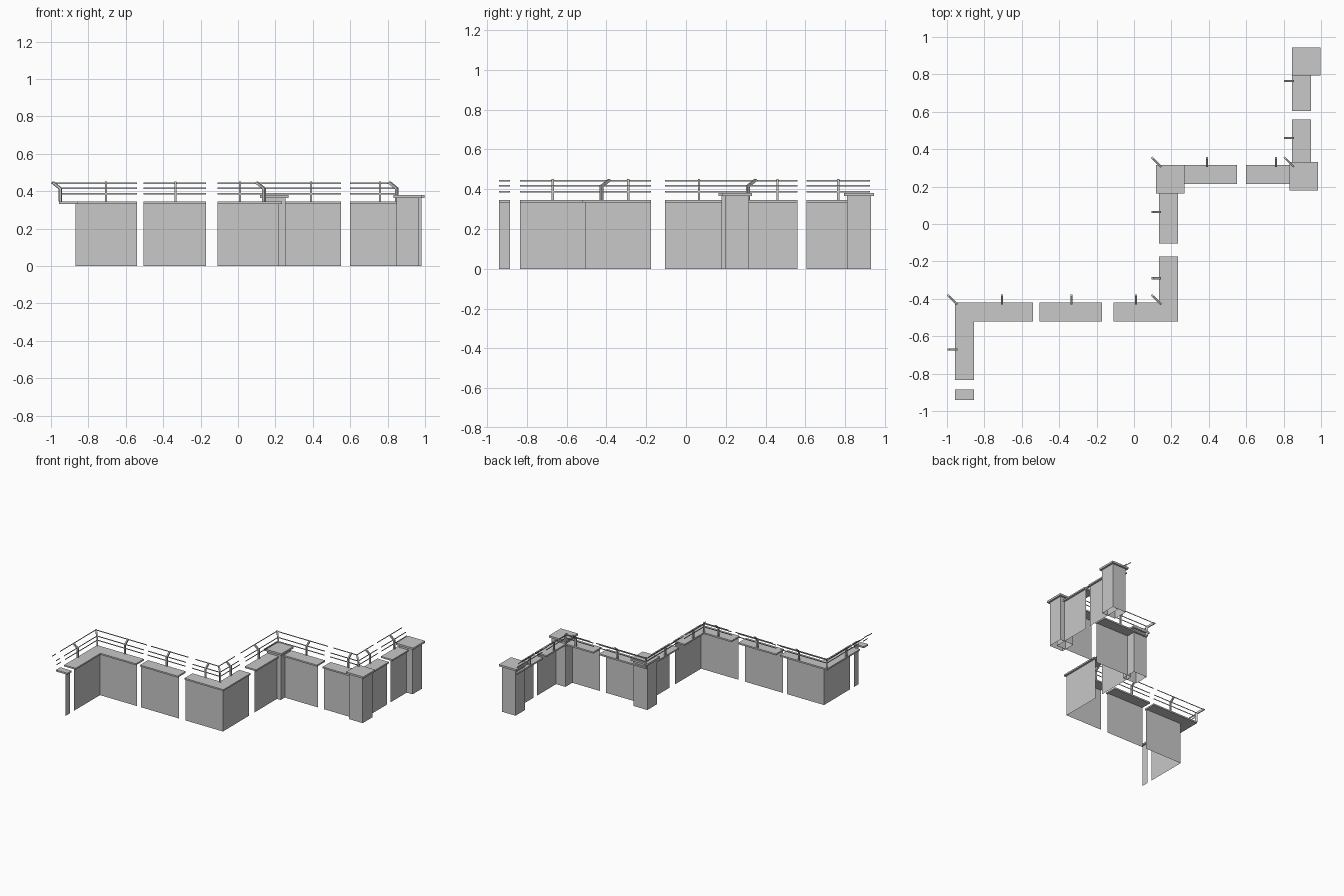
import bpy, bmesh
from mathutils import Vector

if "Cube" in bpy.data.objects:
    bpy.data.objects.remove(bpy.data.objects["Cube"], do_unlink=True)

grey = bpy.data.materials.new("plain grey")
grey.use_nodes = True
GREY = (0.58, 0.58, 0.58, 1)
grey.diffuse_color = GREY
grey.node_tree.nodes["Principled BSDF"].inputs["Base Color"].default_value = GREY

CAP_LOW, CAP_TOP = 0.333, 0.345
RAIL = 0.081  # setback of the railing behind the wall face


def finish(name, bm, solid=False):
    if solid:
        bmesh.ops.recalc_face_normals(bm, faces=bm.faces)
    mesh = bpy.data.meshes.new(name)
    bm.to_mesh(mesh)
    bm.free()
    mesh.materials.append(grey)
    obj = bpy.data.objects.new(name, mesh)
    bpy.context.collection.objects.link(obj)


def offset(path, d):
    """Shift a right-angled path to its left by d, with mitred corners."""
    pts = [Vector(p) for p in path]
    normals = []
    for a, b in zip(pts, pts[1:]):
        t = (b - a).normalized()
        normals.append(Vector((-t.y, t.x)))
    result = []
    for i, p in enumerate(pts):
        before, after = normals[max(i - 1, 0)], normals[min(i, len(normals) - 1)]
        shift = before if before.dot(after) > 0.9 else before + after
        result.append(p + shift * d)
    return result


def ribbon(bm, pts, z0, z1):
    """Upright sheet along a path."""
    low = [bm.verts.new((p.x, p.y, z0)) for p in pts]
    high = [bm.verts.new((p.x, p.y, z1)) for p in pts]
    for i in range(len(pts) - 1):
        bm.faces.new((low[i], low[i + 1], high[i + 1], high[i]))


def prism(bm, points, move):
    """Extrude a closed outline along a vector."""
    face = bm.faces.new([bm.verts.new(p) for p in points])
    ext = bmesh.ops.extrude_face_region(bm, geom=[face])
    verts = [g for g in ext["geom"] if isinstance(g, bmesh.types.BMVert)]
    bmesh.ops.translate(bm, verts=verts, vec=move)
    # the starting face stays in place and closes the prism
    if not face.is_valid:
        bm.faces.new([v for v in bm.verts if v not in verts])


def box(bm, x0, x1, y0, y1, z0, z1):
    prism(bm, [(x0, y0, z0), (x1, y0, z0), (x1, y1, z0), (x0, y1, z0)], (0, 0, z1 - z0))


# Wall runs, following the outer wall face
runs = [
    [(-.87, -.94), (-.87, -.885)],
    [(-.87, -.835), (-.87, -.505), (-.54, -.505)],
    [(-.505, -.505), (-.17, -.505)],
    [(-.11, -.505), (.22, -.505), (.22, -.175)],
    [(.22, -.105), (.22, .23), (.55, .23)],
    [(.6, .23), (.93, .23), (.93, .56)],
    [(.93, .605), (.93, .925)],
]
for n, run in enumerate(runs, 1):
    bm = bmesh.new()
    ribbon(bm, offset(run, 0), 0, CAP_LOW)
    finish(f"wall_{n}", bm)

    bm = bmesh.new()
    outline = offset(run, -0.015) + offset(run, 0.086)[::-1]
    prism(bm, [(p.x, p.y, CAP_LOW) for p in outline], (0, 0, CAP_TOP - CAP_LOW))
    finish(f"wall_cap_{n}", bm, True)

    bm = bmesh.new()
    for lean, z in ((0, .388), (.006, .417), (.042, .443)):
        ribbon(bm, offset(run, RAIL + lean), z - .004, z + .004)
    finish(f"rails_{n}", bm)

# Corner pillars: open-bottomed shaft with a wider slab on top
for n, (x, y) in enumerate([(.193, .24), (.908, .256), (.921, .869)], 1):
    bm = bmesh.new()
    h = .061
    corners = [(-h, -h), (h, -h), (h, h), (-h, h), (-h, -h)]
    ribbon(bm, [Vector((x + a, y + b)) for a, b in corners], 0, .366)
    finish(f"pillar_{n}", bm)
    bm = bmesh.new()
    c = .076
    box(bm, x - c, x + c, y - c, y + c, .365, .38)
    finish(f"pillar_cap_{n}", bm, True)

# Bent railing posts, leaning to the back of the wall
PROFILE = [(-.006, CAP_TOP), (-.006, .418), (.036, .452),
           (.046, .444), (.006, .412), (.006, CAP_TOP)]


def post(name, x, y, dx, dy):
    bm = bmesh.new()
    side = Vector((-dy, dx, 0)).normalized() * .011
    pts = [Vector((x + dx * d, y + dy * d, z)) - side / 2 for d, z in PROFILE]
    prism(bm, pts, side)
    finish(name, bm, True)


back_y, upper_y = -.505 + RAIL, .23 + RAIL
side_posts = [(-.87, -.67), (.22, -.29), (.22, .065), (.93, .46), (.93, .765)]
back_posts = [(-.705, back_y), (-.335, back_y), (.01, back_y), (.39, upper_y), (.76, upper_y)]
corner_posts = [(-.87, back_y), (.22, back_y), (.22, upper_y), (.93, upper_y)]
for n, (x, y) in enumerate(side_posts, 1):
    post(f"side_post_{n}", x - RAIL, y, -1, 0)
for n, (x, y) in enumerate(back_posts, 1):
    post(f"back_post_{n}", x, y, 0, 1)
for n, (x, y) in enumerate(corner_posts, 1):
    post(f"corner_post_{n}", x - RAIL, y, -1, 1)
